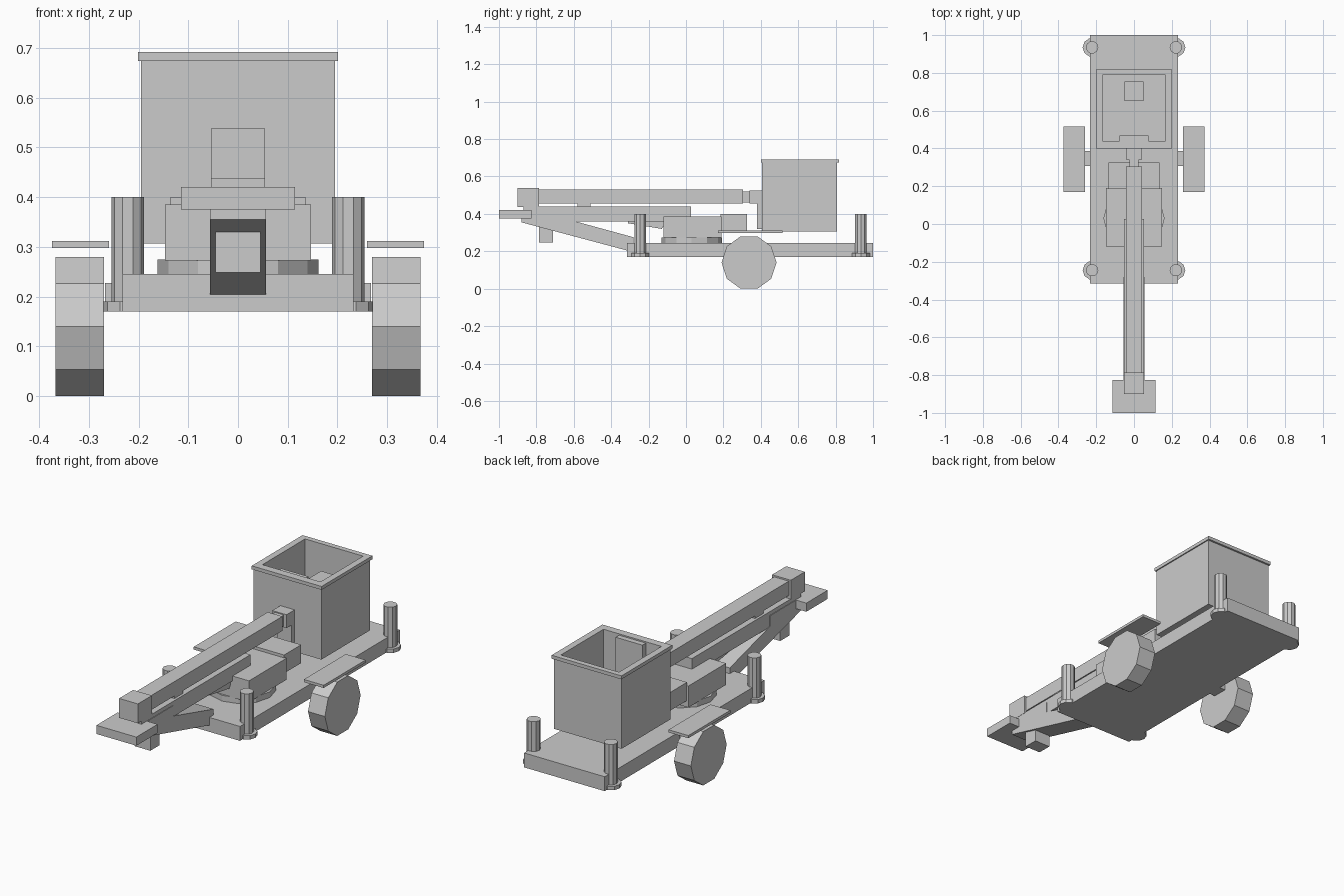
import bpy, bmesh
from math import pi, cos, sin

if "Cube" in bpy.data.objects:
    bpy.data.objects.remove(bpy.data.objects["Cube"])


def finish(name, bm):
    bmesh.ops.recalc_face_normals(bm, faces=bm.faces[:])
    mesh = bpy.data.meshes.new(name)
    bm.to_mesh(mesh)
    bm.free()
    obj = bpy.data.objects.new(name, mesh)
    bpy.context.collection.objects.link(obj)
    return obj


def loft(name, rings):
    """Skin a list of point rings and cap both ends."""
    bm = bmesh.new()
    loops = [[bm.verts.new(p) for p in ring] for ring in rings]
    n = len(loops[0])
    for a, b in zip(loops, loops[1:]):
        for i in range(n):
            j = (i + 1) % n
            bm.faces.new((a[i], a[j], b[j], b[i]))
    bm.faces.new(loops[0])
    bm.faces.new(loops[-1])
    return finish(name, bm)


def rect(x, y0, y1, z):
    return [(-x, y0, z), (x, y0, z), (x, y1, z), (-x, y1, z)]


def box(name, x, y, z, x_mid=0):
    obj = loft(name, [rect(x, y[0], y[1], h) for h in z])
    obj.location.x = x_mid
    return obj


def cylinder(name, x, y, r, z, sides):
    return loft(name, [[(x + r * cos(2 * pi * i / sides), y + r * sin(2 * pi * i / sides), h)
                        for i in range(sides)] for h in z])


def side_profile(name, x, points):
    return loft(name, [[(s, y, z) for y, z in points] for s in (-x, x)])


# Carriage platform and axle
box("platform", 0.232, (-0.315, 1.0), (0.17, 0.245))
box("axle", 0.268, (0.307, 0.386), (0.172, 0.227))

# Wheels, fenders and corner jacks on both sides
for side, s in (("left", -1), ("right", 1)):
    loft(side + "_wheel", [[(s * x, 0.337 + 0.147 * cos(pi * i / 5), 0.14 + 0.147 * sin(pi * i / 5))
                            for i in range(10)] for x in (0.27, 0.367)])
    box(side + "_fender", 0.057, (0.17, 0.515), (0.298, 0.312), s * 0.317)
    for end, y in (("front", -0.245), ("rear", 0.935)):
        cylinder(f"{end}_{side}_jack_post", s * 0.222, y, 0.033, (0.18, 0.40), 10)
        cylinder(f"{end}_{side}_jack_foot", s * 0.222, y, 0.05, (0.17, 0.19), 10)

# Turntable and cradle body
cylinder("turntable", 0, 0.03, 0.162, (0.24, 0.275), 12)
box("cradle_body", 0.147, (-0.12, 0.19), (0.273, 0.385))
box("cradle_rear_block", 0.136, (0.185, 0.325), (0.305, 0.40))

# Support beam and sloping strut
box("support_beam", 0.053, (-0.87, 0.027), (0.36, 0.44))
side_profile("sloping_strut", 0.056, [(-0.88, 0.42), (-0.88, 0.355), (-0.28, 0.195),
                                      (-0.28, 0.275), (-0.61, 0.365), (-0.61, 0.42)])
side_profile("beam_underside_wedge", 0.04, [(-0.31, 0.365), (-0.31, 0.35), (-0.13, 0.32), (-0.1, 0.365)])
box("barrel_rest", 0.04, (-0.58, -0.51), (0.435, 0.46))
box("tow_block", 0.045, (-0.785, -0.71), (0.248, 0.37))
box("front_plate", 0.115, (-1.0, -0.825), (0.375, 0.42))

# Barrel
box("barrel", 0.042, (-0.80, 0.305), (0.455, 0.53))
box("muzzle_block", 0.054, (-0.90, -0.785), (0.437, 0.538))
box("barrel_neck", 0.025, (0.30, 0.345), (0.462, 0.52))
box("breech", 0.041, (0.34, 0.41), (0.455, 0.525))
box("breech_bracket", 0.041, (0.38, 0.41), (0.32, 0.46))

# Open cabin box with rim
loft("cabin_box", [rect(0.195, 0.407, 0.808, 0.307), rect(0.195, 0.407, 0.808, 0.674),
                   rect(0.201, 0.40, 0.818, 0.674), rect(0.201, 0.40, 0.818, 0.692),
                   rect(0.167, 0.44, 0.79, 0.692), rect(0.167, 0.44, 0.79, 0.335)])
box("cabin_seat", 0.05, (0.65, 0.755), (0.33, 0.57))
box("control_panel", 0.077, (0.435, 0.468), (0.48, 0.685))
